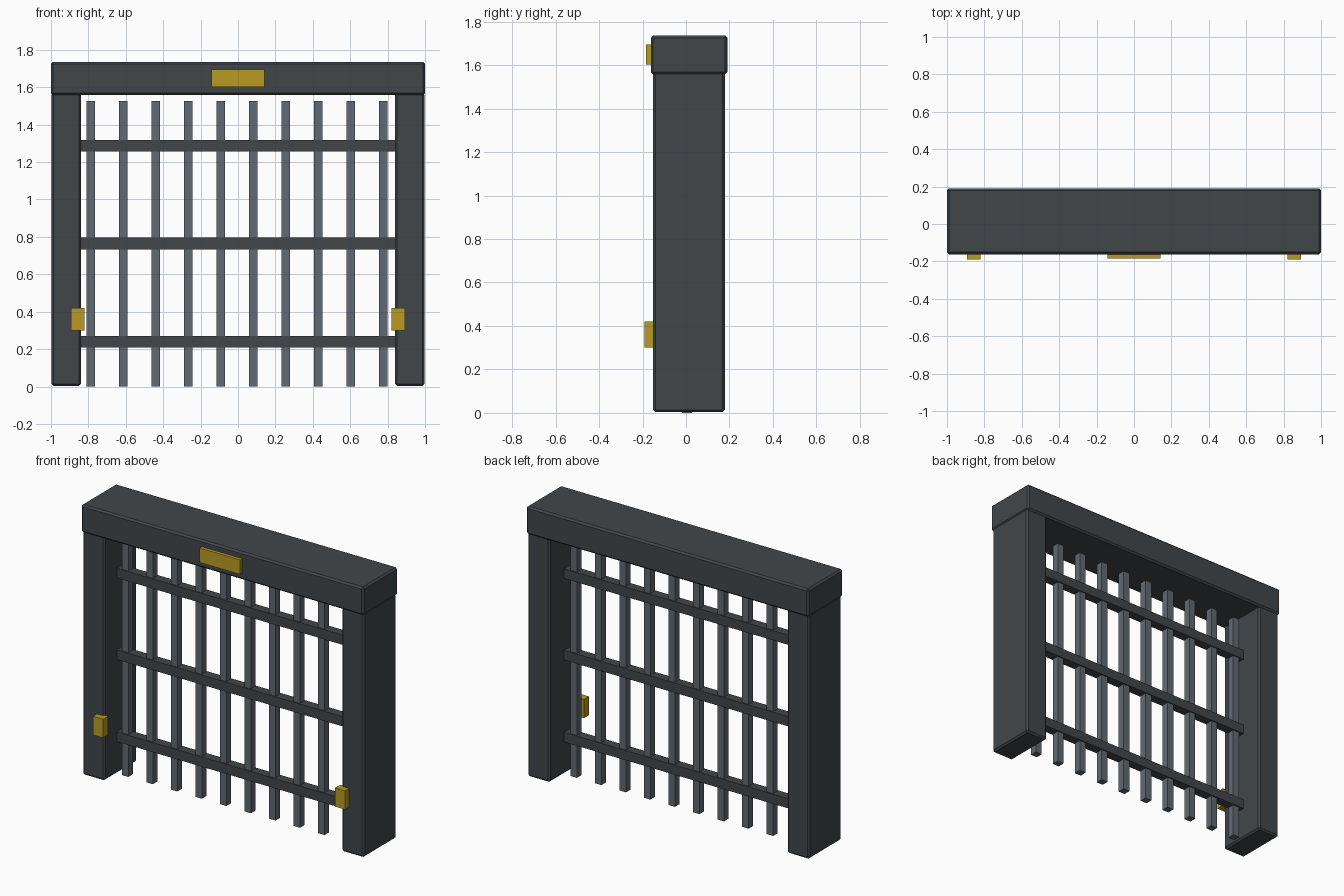
import bpy

cube = bpy.data.objects.get("Cube")
if cube:
    bpy.data.objects.remove(cube, do_unlink=True)


def make_material(name, rgb):
    mat = bpy.data.materials.new(name)
    mat.use_nodes = True
    color = (*rgb, 1.0)
    mat.diffuse_color = color
    bsdf = next(n for n in mat.node_tree.nodes if n.type == 'BSDF_PRINCIPLED')
    bsdf.inputs["Base Color"].default_value = color
    return mat


DARK = make_material("dark iron", (0.054, 0.062, 0.068))
STEEL = make_material("grey steel", (0.122, 0.144, 0.168))
GOLD = make_material("brass yellow", (0.48, 0.33, 0.018))


def box(name, x, y, z, mat, bevel=0.0):
    """Box spanning the given (min, max) ranges, with optional chamfer."""
    spans = (x, y, z)
    bpy.ops.mesh.primitive_cube_add(size=1, location=[(a + b) / 2 for a, b in spans])
    obj = bpy.context.object
    obj.name = name
    obj.scale = [b - a for a, b in spans]
    bpy.ops.object.transform_apply(location=False, rotation=False, scale=True)
    obj.data.materials.append(mat)
    if bevel:
        mod = obj.modifiers.new("chamfer", 'BEVEL')
        mod.width = bevel
        mod.segments = 1
    return obj


# Frame: two posts under a slightly deeper lintel
for side, s in (("left", 1), ("right", -1)):
    box(f"{side}_post", sorted((s * 0.84, s * 0.997)), (-0.152, 0.18), (0.003, 1.57), DARK, 0.011)
    # Latch block on the front of each post
    box(f"{side}_latch", sorted((s * 0.821, s * 0.893)), (-0.191, -0.14), (0.3, 0.42), GOLD)
box("lintel", (-1, 1), (-0.162, 0.191), (1.558, 1.736), DARK, 0.011)
box("lintel_plate", (-0.143, 0.143), (-0.184, -0.15), (1.602, 1.695), GOLD)

# Gate: square vertical bars held by three cross rails
GATE_Y = 0.004
BAR_COUNT = 10
for i in range(BAR_COUNT):
    x = -0.787 + i * 0.1738
    box(f"gate_bar_{i + 1}", (x - 0.023, x + 0.023),
        (GATE_Y - 0.023, GATE_Y + 0.023), (0, 1.527), STEEL)
for name, z in (("lower", 0.24), ("middle", 0.765), ("upper", 1.287)):
    box(f"{name}_rail", (-0.845, 0.845), (GATE_Y - 0.03, GATE_Y + 0.03), (z - 0.031, z + 0.031), DARK)
